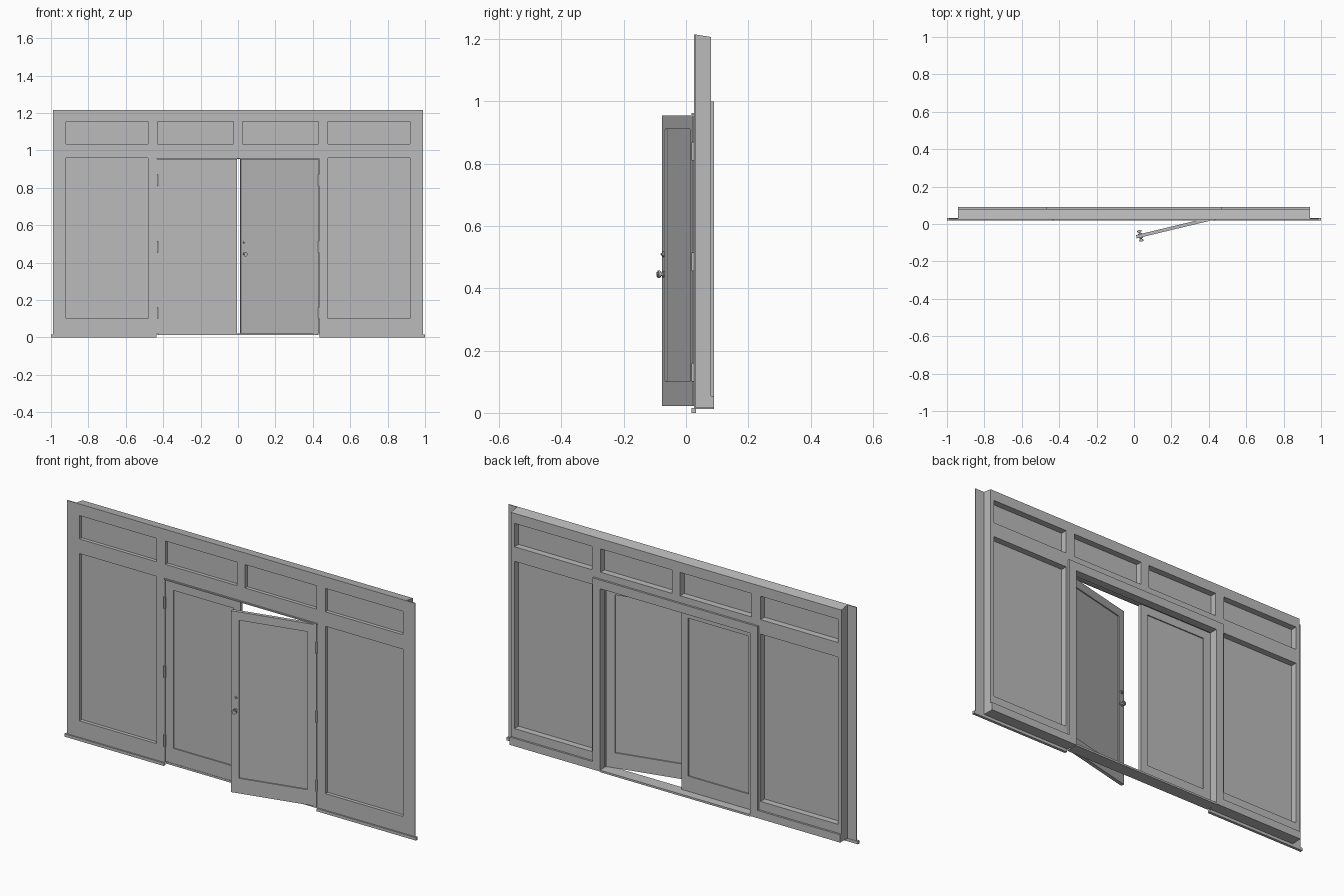
import bpy, bmesh, math
from mathutils import Matrix, Vector

cube = bpy.data.objects.get("Cube")
if cube:
    bpy.data.objects.remove(cube, do_unlink=True)

GREY = (0.5, 0.5, 0.5, 1)
paint = bpy.data.materials.new("plain_grey")
paint.use_nodes = True
paint.diffuse_color = GREY
paint.node_tree.nodes["Principled BSDF"].inputs["Base Color"].default_value = GREY


def finish(name, bm):
    bmesh.ops.recalc_face_normals(bm, faces=bm.faces)
    mesh = bpy.data.meshes.new(name)
    bm.to_mesh(mesh)
    bm.free()
    mesh.materials.append(paint)
    obj = bpy.data.objects.new(name, mesh)
    bpy.context.collection.objects.link(obj)
    return obj


def slab(name, x, z, y, holes=()):
    """Upright slab over ranges x, z, y with rectangular holes (x0, x1, z0, z1)."""
    bm = bmesh.new()
    xs = sorted({*x, *[v for h in holes for v in h[:2]]})
    zs = sorted({*z, *[v for h in holes for v in h[2:]]})
    for a, b in zip(xs, xs[1:]):
        for c, d in zip(zs, zs[1:]):
            mx, mz = (a + b) / 2, (c + d) / 2
            if not any(h[0] < mx < h[1] and h[2] < mz < h[3] for h in holes):
                bm.faces.new([bm.verts.new((px, y[0], pz))
                              for px, pz in ((a, c), (b, c), (b, d), (a, d))])
    bmesh.ops.remove_doubles(bm, verts=bm.verts, dist=1e-5)
    out = bmesh.ops.extrude_face_region(bm, geom=bm.faces[:], use_keep_orig=True)
    moved = [v for v in out["geom"] if isinstance(v, bmesh.types.BMVert)]
    bmesh.ops.translate(bm, verts=moved, vec=(0, y[1] - y[0], 0))
    return finish(name, bm)


def turned(name, profile, centre, axis, sides=16):
    """Solid of stacked discs: profile holds (radius, start, end) along the axis."""
    bm = bmesh.new()
    turn = Vector((0, 0, 1)).rotation_difference(Vector(axis)).to_matrix().to_4x4()
    for r, a, b in profile:
        place = Matrix.Translation(centre) @ turn @ Matrix.Translation((0, 0, (a + b) / 2))
        bmesh.ops.create_cone(bm, cap_ends=True, segments=sides, radius1=r,
                              radius2=r, depth=b - a, matrix=place)
    obj = finish(name, bm)
    for p in obj.data.polygons:
        p.use_smooth = len(p.vertices) == 4
    for e in obj.data.edges:
        ends = [obj.data.vertices[i].co for i in e.vertices]
        e.use_edge_sharp = abs((ends[1] - ends[0]).normalized().dot(Vector(axis))) < 0.5
    return obj


# Window openings, mirrored left and right
low, high = (0.10, 0.96), (1.035, 1.155)
windows = []
for s in (-1, 1):
    outer = sorted((s * 0.92, s * 0.48))
    inner = sorted((s * 0.43, s * 0.023))
    windows += [(*outer, *low), (*outer, *high), (*inner, *high)]
doorway = (-0.433, 0.433, 0.015, 0.96)

# Wall: thin front sheet with side flanges, and a deeper body behind it
slab("front_sheet", (-0.99, 0.99), (0.015, 1.215), (0.025, 0.03), windows + [doorway])
body = slab("wall_body", (-0.94, 0.94), (0.015, 1.215), (0.03, 0.08), windows + [doorway])
for v in body.data.vertices:
    if v.co.z > 1.2 and v.co.y > 0.05:
        v.co.z -= 0.008
for i, w in enumerate(windows):
    slab(f"window_pane_{i + 1}", w[:2], w[2:], (0.043, 0.047))

# Door surround, jamb lining and threshold
slab("back_door_trim", (-0.47, 0.47), (0.015, 1.0), (0.08, 0.09),
     [(-0.427, 0.427, 0.015, 0.955)])
slab("jamb_lining", (-0.433, 0.433), (0.015, 0.96), (0.047, 0.08),
     [(-0.427, 0.427, 0.015, 0.955)])
slab("threshold", (-0.427, 0.427), (0.012, 0.022), (0.025, 0.09))
slab("head_drip", (-0.435, 0.435), (0.957, 0.963), (0.018, 0.026))

# Drip sills at the front and baseboards at the back
for s, side in ((-1, "right"), (1, "left")):
    slab(f"{side}_drip_sill", sorted((s * 0.435, s)), (0, 0.015), (0.018, 0.032))
    slab(f"{side}_baseboard", sorted((s * 0.47, s * 0.94)), (0.015, 0.055), (0.08, 0.09))
    # Hinges
    for i, z in enumerate((0.13, 0.485, 0.84)):
        turned(f"{side}_hinge_{i + 1}", [(0.005, -0.03, 0.03)],
               (s * 0.432, 0.022, z), (0, 0, 1), 10)


def door_leaf(side, s):
    """Framed leaf with a recessed panel; hinge line at local x = 0."""
    opening = (*sorted((-s * 0.045, -s * 0.388)), 0.10, 0.912)
    parts = [slab(f"{side}_door_frame", sorted((0, -s * 0.427)), (0.022, 0.955),
                  (0, 0.018), [opening]),
             slab(f"{side}_door_panel", opening[:2], opening[2:], (0.006, 0.012))]
    return parts


# Closed leaf
for part in door_leaf("right", -1):
    part.location = (-0.432, 0.027, 0)

# Open leaf with knobs and lock, swung forward about its hinges
open_parts = door_leaf("left", 1)
knob = [(0.011, 0, 0.003), (0.005, 0.003, 0.01), (0.009, 0.01, 0.013), (0.012, 0.013, 0.019),
        (0.008, 0.019, 0.022)]
lock = [(0.009, 0, 0.004), (0.004, 0.004, 0.009)]
for face, y, d in (("front", 0, -1), ("back", 0.018, 1)):
    open_parts.append(turned(f"{face}_knob", knob, (-0.405, y, 0.445), (0, d, 0)))
    open_parts.append(turned(f"{face}_lock", lock, (-0.405, y, 0.51), (0, d, 0)))
for part in open_parts:
    part.location = (0.43, 0.023, 0)
    part.rotation_euler.z = math.radians(13.5)
